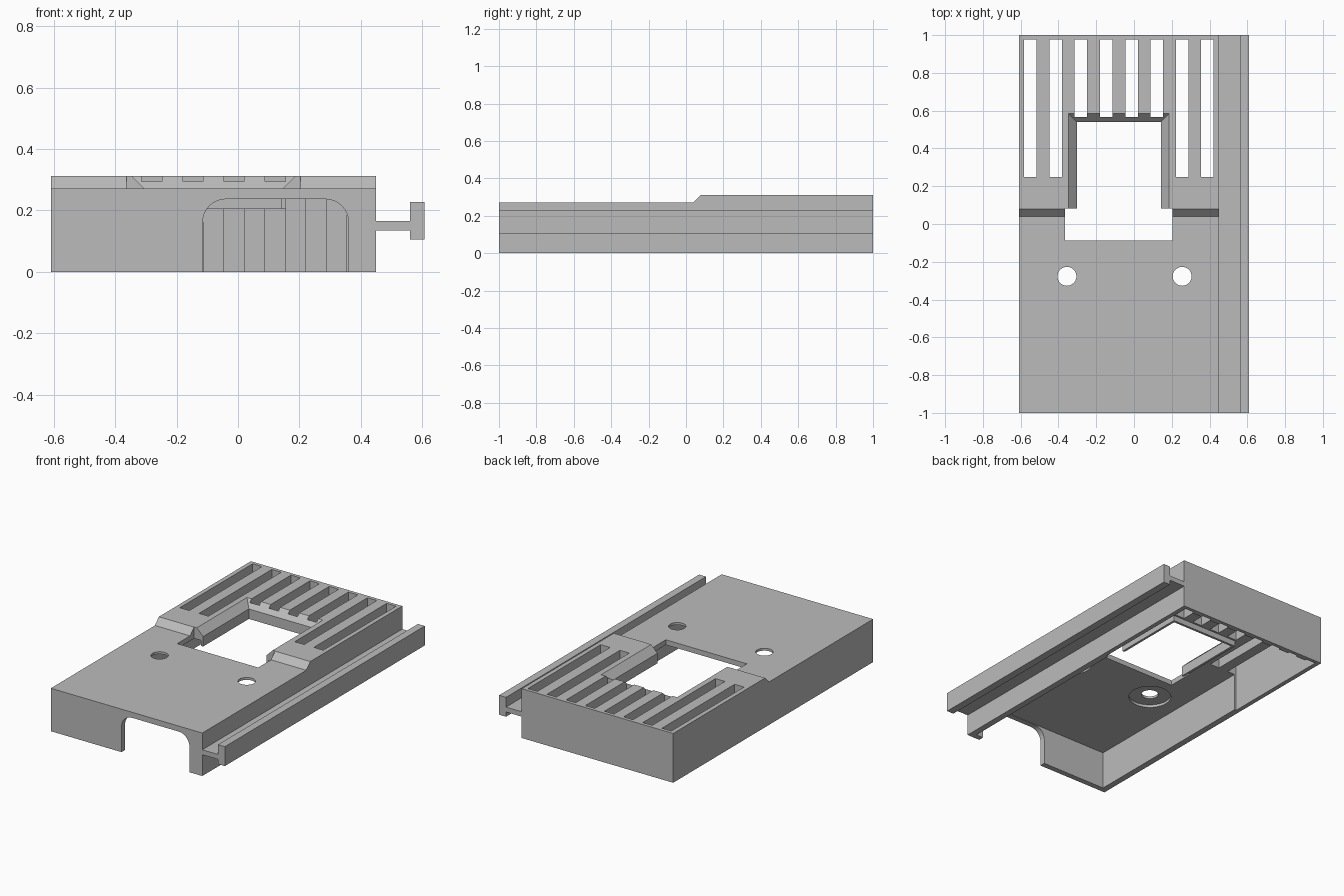
import bpy, bmesh, math
from mathutils import Vector

cube = bpy.data.objects.get("Cube")
if cube:
    bpy.data.objects.remove(cube, do_unlink=True)

grey = bpy.data.materials.new("plain grey")
grey.use_nodes = True
colour = (0.5, 0.5, 0.5, 1)
grey.diffuse_color = colour
grey.node_tree.nodes["Principled BSDF"].inputs["Base Color"].default_value = colour


def make(name, bm):
    bmesh.ops.recalc_face_normals(bm, faces=bm.faces)
    mesh = bpy.data.meshes.new(name)
    bm.to_mesh(mesh)
    bm.free()
    mesh.materials.append(grey)
    ob = bpy.data.objects.new(name, mesh)
    bpy.context.scene.collection.objects.link(ob)
    return ob


def prism(name, profile, place, start, end):
    """Extrude a 2D profile; place(a, b, t) turns it into a 3D point."""
    bm = bmesh.new()
    face = bm.faces.new([bm.verts.new(place(a, b, start)) for a, b in profile])
    ext = bmesh.ops.extrude_face_region(bm, geom=[face])
    shift = Vector(place(0, 0, end)) - Vector(place(0, 0, start))
    verts = [g for g in ext["geom"] if isinstance(g, bmesh.types.BMVert)]
    bmesh.ops.translate(bm, verts=verts, vec=shift)
    return make(name, bm)


def along_x(a, b, t):
    return (t, a, b)


def along_y(a, b, t):
    return (a, t, b)


def along_z(a, b, t):
    return (a, b, t)


def rect(a0, a1, b0, b1):
    return [(a0, b0), (a1, b0), (a1, b1), (a0, b1)]


def box(name, x0, x1, y0, y1, z0, z1):
    return prism(name, rect(x0, x1, y0, y1), along_z, z0, z1)


def circle(cx, cy, r, n=40):
    steps = [math.tau * i / n for i in range(n)]
    return [(cx + r * math.cos(s), cy + r * math.sin(s)) for s in steps]


def cut(target, cutter):
    mod = target.modifiers.new("cut", "BOOLEAN")
    mod.operation = "DIFFERENCE"
    mod.solver = "EXACT"
    mod.object = cutter
    bpy.context.view_layer.objects.active = target
    bpy.ops.object.modifier_apply(modifier=mod.name)
    bpy.data.objects.remove(cutter, do_unlink=True)


# Cover with a raised rear half, hollowed from below
LEFT, RIGHT, CEILING = -0.61, 0.45, 0.24
side = [(-1, 0), (1, 0), (1, 0.312), (0.08, 0.312), (0.04, 0.272), (-1, 0.272)]
cover = prism("cover", side, along_x, LEFT, RIGHT)
cut(cover, box("hollow", LEFT + 0.04, RIGHT - 0.04, -0.965, 0.965, -0.1, CEILING))

# Rounded opening in the front wall
r, top = 0.075, 0.237
arch = [(0.36, -0.1)]
for cx, first in ((0.285, 0), (-0.04, 90)):
    for i in range(9):
        s = math.radians(first + i * 90 / 8)
        arch.append((cx + r * math.cos(s), top - r + r * math.sin(s)))
arch.append((-0.115, -0.1))
cut(cover, prism("front_opening", arch, along_y, -1.1, -0.9))

# Window with sloped upper edges and a wider front part
cut(cover, box("window", -0.302, 0.142, 0, 0.54, -0.1, 0.5))
bm = bmesh.new()
for z, d in ((0.268, 0), (0.328, 0.06)):
    for x, y in rect(-0.302 - d, 0.142 + d, 0, 0.54 + d):
        bm.verts.new((x, y, z))
bmesh.ops.convex_hull(bm, input=bm.verts[:])
cut(cover, make("window_slope", bm))
cut(cover, box("window_front", -0.364, 0.203, -0.088, 0.082, -0.1, 0.5))

# Ventilation slots; the middle four stop behind the window
for i in range(8):
    x = -0.582 + i * 0.134
    start = 0.567 if 2 <= i <= 5 else 0.25
    cut(cover, box("slot", x, x + 0.066, start, 0.978, -0.1, 0.5))

# Screw holes with a shallow recess underneath
for x in (-0.355, 0.255):
    cut(cover, prism("recess", circle(x, -0.277, 0.125), along_z, 0.1, 0.257))
    cut(cover, prism("hole", circle(x, -0.277, 0.05), along_z, 0.1, 0.5))

# Thin lip hanging below the window edge
box("lip_right", -0.317, -0.302, 0.082, 0.555, 0.205, CEILING)
box("lip_left", 0.142, 0.157, 0.082, 0.555, 0.205, CEILING)
box("lip_back", -0.302, 0.142, 0.54, 0.555, 0.205, CEILING)

# T-shaped rail along the left side
rail = [(RIGHT, 0.135), (0.56, 0.135), (0.56, 0.105), (0.608, 0.105),
        (0.608, 0.228), (0.56, 0.228), (0.56, 0.166), (RIGHT, 0.166)]
prism("side_rail", rail, along_y, -1, 1)
